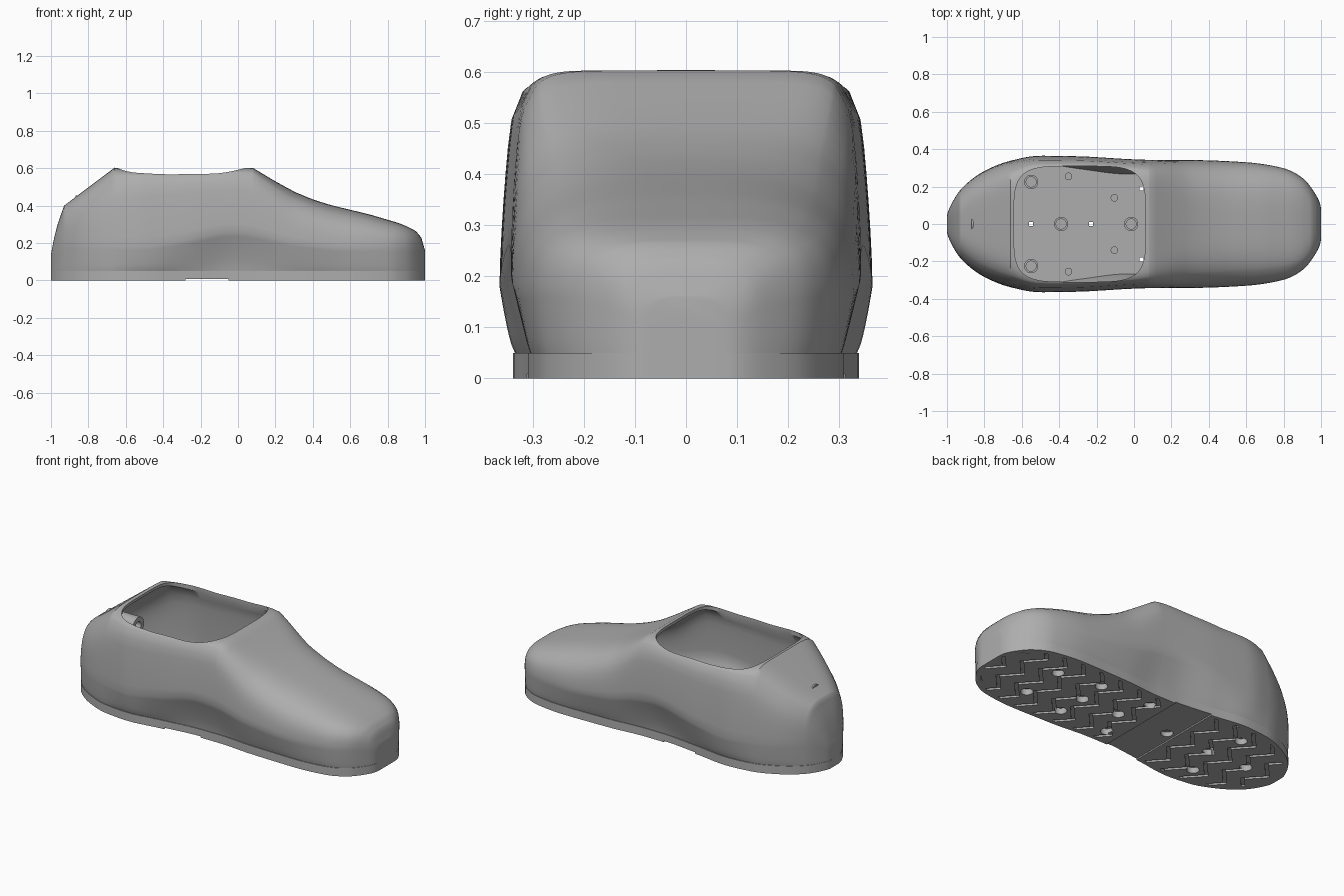
import bpy, bmesh
from math import sin, cos, pi, asin

if "Cube" in bpy.data.objects:
    bpy.data.objects.remove(bpy.data.objects["Cube"])

grey = bpy.data.materials.new("matte_grey")
grey.use_nodes = True
colour = (0.42, 0.42, 0.42, 1)
grey.diffuse_color = colour
grey.node_tree.nodes["Principled BSDF"].inputs["Base Color"].default_value = colour

# Stations: x, sole half width, body half width, crease height, squareness, lower curve
KEYS = [
    (-1, .03, .03, .12, 3, .7),
    (-.985, .084, .086, .14, 3, .7),
    (-.93, .172, .18, .18, 3.5, .7),
    (-.8, .268, .283, .18, 4.5, .7),
    (-.66, .32, .338, .18, 6, .7),
    (-.5, .335, .365, .18, 12, .7),
    (-.3, .31, .362, .21, 14, .9),
    (-.03, .283, .347, .26, 11, 1.3),
    (.08, .283, .343, .25, 8, 1.2),
    (.3, .299, .342, .2, 4, .9),
    (.6, .305, .33, .17, 3.3, .8),
    (.8, .283, .298, .17, 3.5, .7),
    (.9, .235, .247, .17, 3.8, .7),
    (.97, .155, .16, .15, 3.5, .7),
    (1, .07, .07, .12, 3, .7),
]
U = [asin(k[0]) for k in KEYS]

# Top silhouette from heel to toe
TOP = [(-1, .14), (-.985, .22), (-.965, .3), (-.93, .4), (-.66, .603), (-.55, .586),
       (-.35, .577), (-.15, .586), (.05, .604), (.08, .602), (.2, .53), (.3, .475),
       (.4, .433), (.5, .402), (.7, .354), (.85, .31), (.9, .291), (.95, .265),
       (.98, .23), (1, .16)]


def top_height(x):
    for (x0, z0), (x1, z1) in zip(TOP, TOP[1:]):
        if x <= x1:
            return z0 + (z1 - z0) * (x - x0) / (x1 - x0)
    return TOP[-1][1]


def station(x):
    """Smooth monotone interpolation of the station values at x."""
    u = asin(max(-1, min(1, x)))
    i = max(j for j in range(len(U) - 1) if U[j] <= u + 1e-9)
    span = U[i + 1] - U[i]
    t = (u - U[i]) / span

    def value(c):
        def rate(j):
            return (KEYS[j + 1][c] - KEYS[j][c]) / (U[j + 1] - U[j])

        def slope(j):
            if j == 0:
                return rate(0)
            if j == len(U) - 1:
                return rate(j - 1)
            a, b = rate(j - 1), rate(j)
            return 2 * a * b / (a + b) if a * b > 0 else 0
        a, b = KEYS[i][c], KEYS[i + 1][c]
        return (a * (1 + 2 * t) * (1 - t) ** 2 + b * t * t * (3 - 2 * t)
                + span * t * (1 - t) * (slope(i) * (1 - t) - slope(i + 1) * t))
    return [value(c) for c in range(1, 6)]


def section(x, inset, floor):
    """Closed cross-section of the foot at x."""
    b, w, crease, n, k = station(x)
    b, w, h = max(b - inset, .01), max(w - inset, .01), top_height(x) - inset
    crease = floor + min(crease - floor, .55 * (h - floor))
    half = []
    for i in range(8):
        t = i / 8
        half.append((b + (w - b) * t ** k, floor + (crease - floor) * t))
    # Even steps up the wall, then round the shoulder
    shoulder = sin(pi / 4) ** (2 / n)
    arc = [(1 - (shoulder * i / 7) ** n) ** (1 / n) for i in range(7)]
    curve = [(y, shoulder * i / 7) for i, y in enumerate(arc)]
    for i in range(12):
        a = pi / 4 * (1 + i / 12)
        curve.append((cos(a) ** (2 / n), sin(a) ** (2 / n)))
    half += [(w * y * (1 - .08 * s ** 1.5), crease + (h - crease) * s) for y, s in curve]
    return half + [(0, h)] + [(-y, z) for y, z in reversed(half)]


def make_object(name, bm):
    bmesh.ops.recalc_face_normals(bm, faces=bm.faces)
    mesh = bpy.data.meshes.new(name)
    bm.to_mesh(mesh)
    bm.free()
    mesh.materials.append(grey)
    obj = bpy.data.objects.new(name, mesh)
    bpy.context.collection.objects.link(obj)
    return obj


XS = sorted([-cos(pi * i / 80) for i in range(81)] + [-.93, -.66, .08])


def loft(name, inset, floor):
    bm = bmesh.new()
    rings = [[bm.verts.new((x * (1 - inset), y, z)) for y, z in section(x, inset, floor)]
             for x in XS]
    for r, s in zip(rings, rings[1:]):
        for i in range(len(r)):
            j = (i + 1) % len(r)
            bm.faces.new((r[i], r[j], s[j], s[i]))
    bm.faces.new(rings[0])
    bm.faces.new(rings[-1])
    return make_object(name, bm)


def prisms(name, outlines, z0, z1):
    bm = bmesh.new()
    for pts in outlines:
        low = [bm.verts.new((x, y, z0)) for x, y in pts]
        high = [bm.verts.new((x, y, z1)) for x, y in pts]
        bm.faces.new(low)
        bm.faces.new(high)
        for i in range(len(pts)):
            j = (i + 1) % len(pts)
            bm.faces.new((low[i], low[j], high[j], high[i]))
    return make_object(name, bm)


def oval(cx, cy, rx, ry, n=2, count=24):
    def p(v):
        return (1 if v >= 0 else -1) * abs(v) ** (2 / n)
    angles = [2 * pi * (i + .5) / count for i in range(count)]
    return [(cx + rx * p(cos(a)), cy + ry * p(sin(a))) for a in angles]


def cut(obj, cutter, operation="DIFFERENCE"):
    mod = obj.modifiers.new("cut", "BOOLEAN")
    mod.operation, mod.solver, mod.object = operation, "EXACT", cutter
    cutter.hide_render = True
    graph = bpy.context.evaluated_depsgraph_get()
    mesh = bpy.data.meshes.new_from_object(obj.evaluated_get(graph))
    obj.modifiers.clear()
    obj.data = mesh
    bpy.data.objects.remove(cutter)


def smooth(obj, angle):
    bpy.ops.object.select_all(action="DESELECT")
    obj.select_set(True)
    bpy.context.view_layer.objects.active = obj
    bpy.ops.object.shade_smooth_by_angle(angle=angle)


def mirrored(points):
    return [(x, s * y) for x, y in points for s in (1, -1)]


# Hollow upper with an ankle opening
upper = loft("upper_shell", 0, .05)
cut(upper, loft("cavity", .018, .04))
cut(upper, prisms("ankle_opening", [oval(-.29, 0, .352, .309, 4.5, 64)], .5, .7))
smooth(upper, .6)


# Sole plate, a touch wider than the upper
def sole_outline(grow):
    side = [(x * (1 + min(grow, 0)), station(x)[0] + grow) for x in XS]
    return [side + [(x, -y) for x, y in reversed(side)]]


sole = prisms("sole", sole_outline(.004), 0, .05)

# Raised arch and zigzag tread grooves that stop short of the rim
cut(sole, prisms("arch_recess", [[(-.28, -.5), (-.05, -.5), (-.05, .5), (-.28, .5)]], -.02, .008))
grooves = []
for x0 in [-.9 + .13 * i for i in range(5)] + [.03 + .13 * i for i in range(8)]:
    line = [(x0 + (.045 if i % 2 else -.045), -.4 + .1 * i) for i in range(9)]
    grooves.append(line + [(x + .025, y) for x, y in reversed(line)])
tread = prisms("tread_grooves", grooves, -.02, .011)
cut(tread, prisms("tread_limit", sole_outline(-.02), -.03, .03), "INTERSECT")
cut(sole, tread)

# Fastener pockets below and small drain holes through the sole
pockets = mirrored([(.64, .13), (.37, .17), (.04, .18), (-.58, .2)])
pockets += [(x, 0) for x in (.36, .11, -.23, -.52, -.78)]
cut(sole, prisms("pockets", [oval(x, y, .034, .034) for x, y in pockets], -.02, .035))
drains = mirrored([(.04, .19)]) + [(-.55, 0), (-.23, 0)]
cut(sole, prisms("drains", [oval(x, y, .016, .016, 2, 4) for x, y in drains], -.02, .08))
smooth(sole, .5)


# Tubular bosses and small studs on the inner floor
def bosses(name, places, radius, bore, z0, z1):
    obj = prisms(name, [oval(x, y, radius, radius) for x, y in places], z0, z1)
    if bore:
        cut(obj, prisms("bore", [oval(x, y, bore, bore) for x, y in places], z0 + .015, z1 + .1))
    smooth(obj, .5)
    return obj


bosses("floor_bosses", mirrored([(-.55, .225)]) + [(-.39, 0), (-.015, 0)], .038, .027, .045, .08)
bosses("floor_studs", mirrored([(-.35, .255), (-.105, .14)]), .02, 0, .045, .06)

# Ring boss lying along x inside the heel
heel_ring = bosses("heel_ring", [(0, 0)], .055, .028, 0, .2)
heel_ring.rotation_euler = (0, pi / 2, 0)
heel_ring.location = (-.87, 0, .4)
